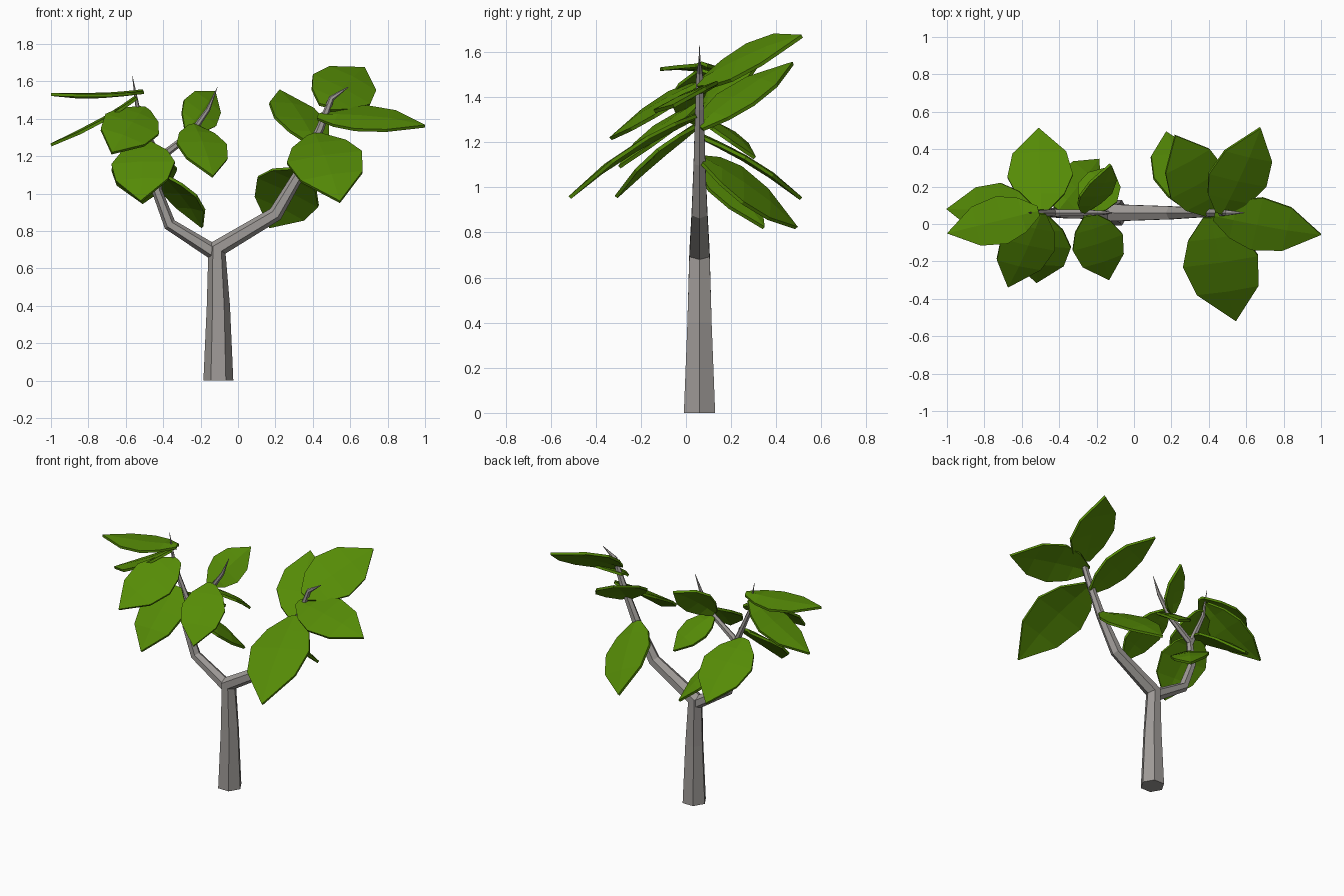
import bpy, bmesh, math
from mathutils import Vector

cube = bpy.data.objects.get("Cube")
if cube:
    bpy.data.objects.remove(cube, do_unlink=True)


def material(name, color):
    mat = bpy.data.materials.new(name)
    mat.use_nodes = True
    mat.diffuse_color = color
    mat.node_tree.nodes["Principled BSDF"].inputs["Base Color"].default_value = color
    return mat


BARK = material("grey bark", (0.345, 0.325, 0.31, 1))
LEAF = material("leaf green", (0.092, 0.26, 0.002, 1))
DEPTH = 0.06  # y of the plane holding all branches


def finish(bm, name, mat):
    bmesh.ops.recalc_face_normals(bm, faces=bm.faces)
    mesh = bpy.data.meshes.new(name)
    bm.to_mesh(mesh)
    bm.free()
    mesh.materials.append(mat)
    obj = bpy.data.objects.new(name, mesh)
    bpy.context.collection.objects.link(obj)
    return obj


def limb(name, path):
    """Six-sided tapering tube through (x, z, radius) stations."""
    bm = bmesh.new()
    pts = [Vector((x, DEPTH, z)) for x, z, r in path]
    rings = []
    for i, p in enumerate(pts):
        before = (p - pts[i - 1]).normalized() if i else Vector()
        after = (pts[i + 1] - p).normalized() if i < len(pts) - 1 else Vector()
        t = (before + after).normalized()
        across = Vector((t.z, 0, -t.x))
        ring = []
        for k in range(6):
            a = math.tau * k / 6
            ring.append(bm.verts.new(p + path[i][2] * (math.cos(a) * across + math.sin(a) * Vector((0, 1, 0)))))
        rings.append(ring)
    for a, b in zip(rings, rings[1:]):
        for k in range(6):
            j = (k + 1) % 6
            bm.faces.new((a[k], a[j], b[j], b[k]))
    bm.faces.new(rings[0])
    bm.faces.new(rings[-1])
    finish(bm, name, BARK)


# Fraction along the leaf, half width as a fraction of the full width
OUTLINE = [(0.0, 0.10), (0.18, 0.36), (0.4, 0.5), (0.68, 0.41)]


def leaf(name, base, tip, side, width, bend=0.015):
    """Pointed blade with a midrib; side is the rough crosswise direction."""
    base, tip, side = Vector(base), Vector(tip), Vector(side)
    axis = tip - base
    d = axis.normalized()
    side = (side - d * side.dot(d)).normalized()
    up = side.cross(d)
    if up.z < 0:
        up = -up
    bm = bmesh.new()
    rows = []
    for t, w in OUTLINE:
        mid = base + axis * t + up * bend * math.sin(math.pi * t)
        edge = side * w * width
        rows.append([bm.verts.new(q) for q in (mid - edge, mid + up * 0.01, mid + edge)])
    for a, b in zip(rows, rows[1:]):
        for k in range(2):
            bm.faces.new((a[k], a[k + 1], b[k + 1], b[k]))
    point = bm.verts.new(tip)
    for k in range(2):
        bm.faces.new((rows[-1][k], rows[-1][k + 1], point))
    obj = finish(bm, name, LEAF)
    solid = obj.modifiers.new("thickness", "SOLIDIFY")
    solid.thickness = 0.016
    solid.offset = 0


# Trunk continuing into the left-hand limb
limb("trunk", [(-0.105, 0, 0.08), (-0.105, 0.4, 0.062), (-0.112, 0.705, 0.052),
               (0.2, 0.89, 0.040), (0.33, 1.11, 0.030), (0.44, 1.35, 0.022),
               (0.5, 1.51, 0.016), (0.59, 1.57, 0.002)])
limb("right_limb", [(-0.11, 0.675, 0.042), (-0.365, 0.835, 0.034), (-0.435, 1.02, 0.028),
                    (-0.42, 1.17, 0.023), (-0.53, 1.42, 0.014), (-0.565, 1.63, 0.001)])
limb("inner_branch", [(-0.42, 1.19, 0.022), (-0.25, 1.32, 0.018),
                      (-0.16, 1.45, 0.012), (-0.11, 1.57, 0.001)])

# Leaves of the left limb
leaf("left_top_leaf", (0.465, 0.06, 1.46), (0.675, 0.515, 1.67), (1, -0.17, -0.48), 0.35, 0.012)
leaf("left_outer_leaf", (0.43, 0.05, 1.41), (1.0, -0.055, 1.36), (-0.1, -1, -0.45), 0.31)
leaf("left_back_leaf", (0.41, 0.06, 1.26), (0.22, 0.475, 1.55), (1, 0.53, -0.15), 0.33)
leaf("left_front_leaf", (0.41, 0.04, 1.31), (0.545, -0.515, 0.955), (1, 0.15, 0.15), 0.41, 0.03)
leaf("left_low_leaf", (0.325, 0.07, 1.12), (0.17, 0.49, 0.82), (1, 0.1, -0.55), 0.36)

# Leaves of the right limb
leaf("right_front_leaf", (-0.495, 0.05, 1.27), (-0.52, -0.31, 0.957), (1, -0.15, 0), 0.34, 0.02)
leaf("right_upper_leaf", (-0.50, 0.06, 1.45), (-0.675, -0.335, 1.215), (1, -0.2, -0.35), 0.31)
leaf("right_tip_leaf", (-0.51, 0.07, 1.54), (-1.0, -0.05, 1.53), (-0.2, 1, -0.03), 0.26, -0.015)
leaf("right_outer_leaf", (-0.54, 0.07, 1.51), (-1.0, 0.08, 1.26), (0, 1, 0), 0.29, -0.02)
leaf("right_back_leaf", (-0.495, 0.07, 1.22), (-0.51, 0.51, 0.95), (1, 0.06, 0), 0.35, 0.02)
leaf("right_low_leaf", (-0.41, 0.07, 1.10), (-0.19, 0.345, 0.82), (0.7, -0.65, -0.08), 0.25)

# Leaves of the inner branch
leaf("inner_front_leaf", (-0.24, 0.05, 1.36), (-0.135, -0.295, 1.09), (1, 0.3, -0.05), 0.28)
leaf("inner_top_leaf", (-0.27, 0.07, 1.34), (-0.125, 0.32, 1.545), (0.7, 0.1, -0.55), 0.22)
leaf("inner_back_leaf", (-0.25, 0.06, 1.31), (-0.12, 0.305, 1.13), (1, -0.4, 0.05), 0.23)
